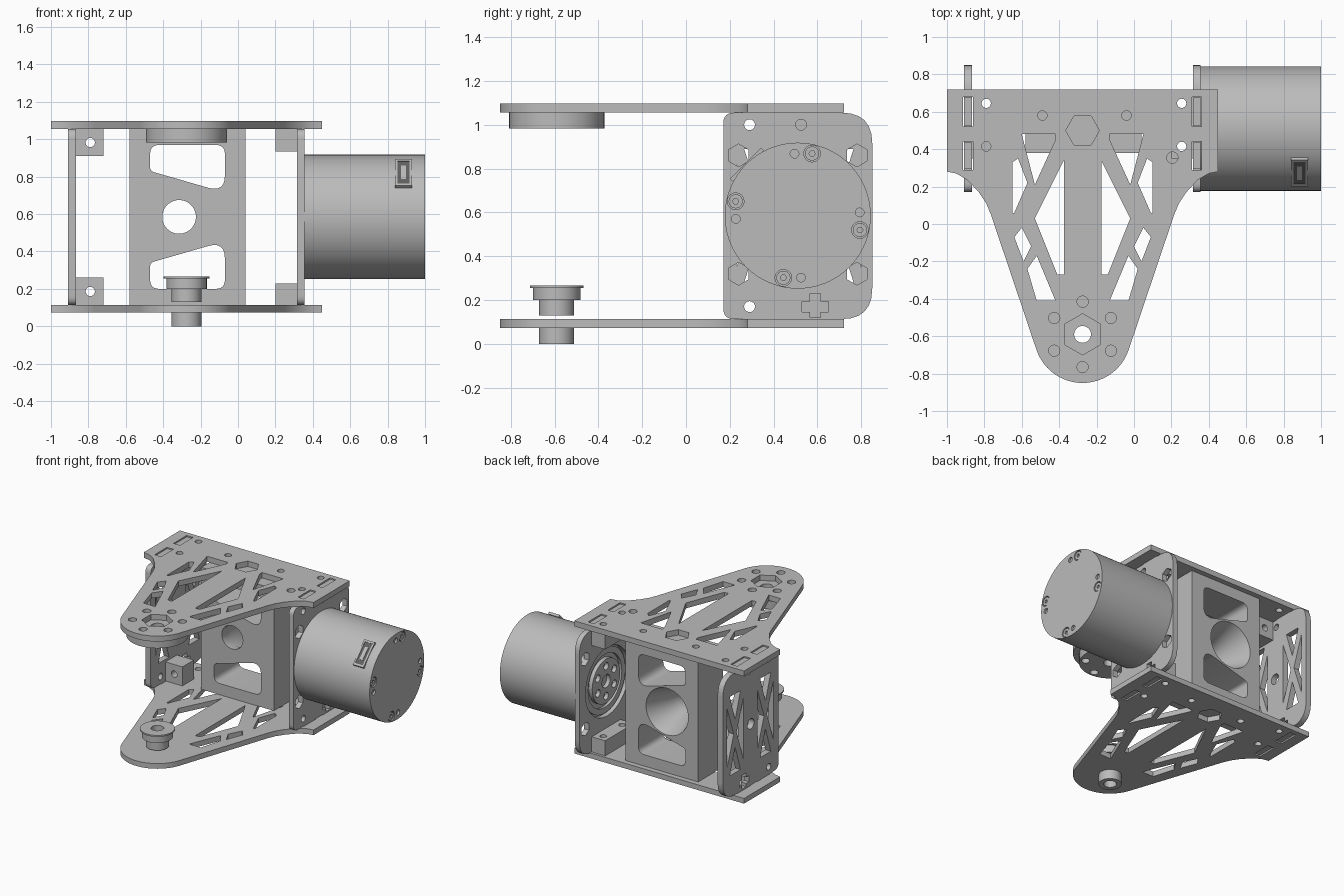
import bpy, bmesh
from math import sin, cos, pi, radians
from mathutils import Matrix, Vector

cube = bpy.data.objects.get("Cube")
if cube:
    bpy.data.objects.remove(cube)


def material(name, v):
    m = bpy.data.materials.new(name)
    m.use_nodes = True
    m.diffuse_color = (v, v, v, 1)
    m.node_tree.nodes["Principled BSDF"].inputs["Base Color"].default_value = (v, v, v, 1)
    return m


GREY = material("machined grey", 0.5)
DARK = material("socket dark grey", 0.12)

# Profile plane of each extrusion axis
AXES = {
    "z": Matrix.Identity(3),
    "x": Matrix(((0, 0, 1), (1, 0, 0), (0, 1, 0))),
    "y": Matrix(((1, 0, 0), (0, 0, -1), (0, 1, 0))),
}


def circle(a, b, r, n=32, turn=0.0):
    return [(a + r * cos(turn + 2 * pi * i / n), b + r * sin(turn + 2 * pi * i / n)) for i in range(n)]


def ring(a, b, radius, r, count, start, n=16):
    return [circle(*p, r, n) for p in circle(a, b, radius, count, radians(start))]


def rect(a0, a1, b0, b1):
    return [(a0, b0), (a1, b0), (a1, b1), (a0, b1)]


def rounded(points, radii, steps=6):
    """Round each polygon corner with its own radius."""
    out = []
    for i, p in enumerate(points):
        p = Vector(p)
        u = (Vector(points[i - 1]) - p).normalized()
        v = (Vector(points[(i + 1) % len(points)]) - p).normalized()
        d = radii[i] / max(0.01, abs(sin(u.angle(v) / 2) / cos(u.angle(v) / 2)))
        for k in range(steps + 1):
            t = k / steps
            out.append(tuple(p + u * d * (1 - t) ** 2 + v * d * t ** 2))
    return out


def finish(obj, mat=GREY):
    obj.data.materials.clear()
    obj.data.materials.append(mat)
    bpy.ops.object.select_all(action="DESELECT")
    obj.select_set(True)
    bpy.context.view_layer.objects.active = obj
    bpy.ops.object.shade_smooth_by_angle(angle=radians(25))


def extrude(name, axis, lo, hi, outline, holes=(), mat=GREY):
    """Solid plate from an outline with holes, between lo and hi on the axis."""
    curve = bpy.data.curves.new(name, "CURVE")
    curve.dimensions = "2D"
    curve.fill_mode = "BOTH"
    curve.extrude = (hi - lo) / 2
    for loop in [outline, *holes]:
        s = curve.splines.new("POLY")
        s.points.add(len(loop) - 1)
        for pt, (a, b) in zip(s.points, loop):
            pt.co = (a, b, 0, 1)
        s.use_cyclic_u = True
    obj = bpy.data.objects.new(name, curve)
    bpy.context.collection.objects.link(obj)
    bpy.ops.object.select_all(action="DESELECT")
    obj.select_set(True)
    bpy.context.view_layer.objects.active = obj
    bpy.ops.object.convert(target="MESH")
    obj = bpy.context.view_layer.objects.active
    rot = AXES[axis]
    bm = bmesh.new()
    bm.from_mesh(obj.data)
    bmesh.ops.remove_doubles(bm, verts=bm.verts, dist=0.0002)
    shift = Vector([(lo + hi) / 2 if c == axis else 0 for c in "xyz"])
    for v in bm.verts:
        v.co = rot @ v.co + shift
    bmesh.ops.recalc_face_normals(bm, faces=bm.faces)
    bm.to_mesh(obj.data)
    bm.free()
    finish(obj, mat)
    return obj


MID = -0.275          # symmetry line of the arm plates
PIVOT = (MID, -0.59)
MOTOR = (0.51, 0.585)  # motor axis in y, z


def mirror(loop):
    return [(2 * MID - x, y) for x, y in reversed(loop)]


# Arm plates: wide rear, concave shoulders, rounded nose
shoulder = [(0.45, 0.72), (0.45, 0.28), (0.40, 0.27), (0.34, 0.235), (0.28, 0.17), (0.24, 0.11), (0.215, 0.05)]
nose = [(MID + 0.26 * cos(radians(t)), PIVOT[1] + 0.26 * sin(radians(t))) for t in range(-19, -91, -6)]
half = shoulder + nose
arm = half + mirror(half)
truss = [
    [(-0.60, 0.48), (-0.42, 0.48), (-0.42, 0.45), (-0.53, 0.21)],
    [(-0.65, 0.06), (-0.65, 0.33), (-0.62, 0.35), (-0.57, 0.22), (-0.64, 0.06)],
    [(-0.375, 0.34), (-0.375, -0.27), (-0.41, -0.27), (-0.53, 0.03)],
    [(-0.64, -0.07), (-0.60, -0.02), (-0.55, -0.12), (-0.59, -0.20)],
    [(-0.57, -0.24), (-0.52, -0.17), (-0.42, -0.41), (-0.52, -0.41)],
]
holes = truss + [mirror(t) for t in truss]
holes += [circle(MID, 0.5, 0.09, 6)]
holes += [circle(x, 0.58, 0.025, 16) for x in (-0.49, -0.04)]
holes += [circle(x, y, 0.025, 16) for x in (-0.79, 0.255) for y in (0.415, 0.645)]
slots = [(0.29, 0.44), (0.52, 0.68)]
sides = {"motor_side": (0.315, 0.355), "open_side": (-0.91, -0.865)}
holes += [rect(x0 - 0.005, x1 + 0.005, *s) for x0, x1 in sides.values() for s in slots]
bolts = ring(*PIVOT, 0.175, 0.03, 6, 90)
extrude("top_arm_plate", "z", 1.055, 1.097, arm,
        holes + bolts + [circle(*PIVOT, 0.11, 6, pi / 6), circle(0.205, 0.355, 0.03)])
extrude("bottom_arm_plate", "z", 0.073, 0.113, arm, holes + [circle(*PIVOT, 0.06)])

# Side plates with tabs that fill the slots
outline = rounded(rect(0.17, 0.85, 0.113, 1.055), [0.05, 0.14, 0.14, 0.05])
cross = [(0.59 + a * 0.06, 0.17 + b * 0.06) for a, b in
         [(-.4, -1), (.4, -1), (.4, -.4), (1, -.4), (1, .4), (.4, .4), (.4, 1), (-.4, 1), (-.4, .4),
          (-1, .4), (-1, -.4), (-.4, -.4)]]
screws = [circle(y, z, 0.025, 16) for y, z in [(0.29, 1.0), (0.525, 1.0), (0.29, 0.17)]]
hexes = [circle(y, z, 0.052, 6, pi / 6) for y in (0.24, 0.78) for z in (0.32, 0.86)]
lattice = []
for y0, y1 in ((0.23, 0.43), (0.60, 0.80)):
    yc, z0, z1, zc, g = (y0 + y1) / 2, 0.28, 0.89, MOTOR[1], 0.035
    lattice += [[(y0 + g, z0), (y1 - g, z0), (yc, zc - 3 * g)], [(y0 + g, z1), (yc, zc + 3 * g), (y1 - g, z1)],
                [(y0, z0 + 2 * g), (yc - g / 2, zc), (y0, z1 - 2 * g)],
                [(y1, z0 + 2 * g), (y1, z1 - 2 * g), (yc + g / 2, zc)]]
cuts = {"motor_side": hexes + [circle(*MOTOR, 0.265, 48)],
        "open_side": lattice + [circle(*MOTOR, 0.04)]}
for name, (x0, x1) in sides.items():
    extrude(name + "_plate", "x", x0, x1, outline, cuts[name] + screws + [cross])
    for y0, y1 in slots:
        for z0, z1 in ((0.08, 0.12), (1.05, 1.09)):
            extrude(name + "_tab", "z", z0, z1, rect(x0, x1, y0 + 0.005, y1 - 0.005))

# Corner blocks joining side plates and arm plates
for z0, z1 in ((0.113, 0.26), (0.91, 1.055)):
    extrude("open_side_corner_block", "y", 0.35, 0.49, rect(-0.865, -0.72, z0, z1),
            [circle(-0.79, (z0 + z1) / 2, 0.025, 16)])
for z0, z1 in ((0.113, 0.23), (0.935, 1.055)):
    extrude("motor_side_corner_block", "z", z0, z1, rect(0.2, 0.315, 0.35, 0.70),
            [circle(0.255, y, 0.025, 16) for y in (0.415, 0.645)])

# Central spacer block with two windows and a funnel
FUNNEL = (-0.315, 0.585)
window = [(-0.47, 0.97), (-0.47, 0.83), (-0.07, 0.715), (-0.07, 0.97)]
upper = rounded(window, [0.05, 0.03, 0.07, 0.05])
lower = [(x, 2 * FUNNEL[1] - z) for x, z in upper]
extrude("spacer_block", "y", 0.38, 0.68, rect(-0.58, 0.04, 0.113, 1.055),
        [upper, lower, circle(*FUNNEL, 0.18, 48)])
mesh = bpy.data.meshes.new("spacer_funnel")
bm = bmesh.new()
section = [bm.verts.new((FUNNEL[0] + r, y, FUNNEL[1])) for r, y in
           [(0.18, 0.38), (0.09, 0.38), (0.09, 0.43), (0.18, 0.68)]]
edges = [bm.edges.new((section[i], section[i + 1])) for i in range(3)]
bmesh.ops.spin(bm, geom=section + edges, cent=(FUNNEL[0], 0, FUNNEL[1]), axis=(0, 1, 0), angle=2 * pi, steps=48)
bmesh.ops.remove_doubles(bm, verts=bm.verts, dist=0.0002)
bmesh.ops.recalc_face_normals(bm, faces=bm.faces)
bm.to_mesh(mesh)
bm.free()
funnel = bpy.data.objects.new("spacer_funnel", mesh)
bpy.context.collection.objects.link(funnel)
finish(funnel)

# Pivot hardware at the nose
extrude("pivot_flange", "z", 0.983, 1.055, circle(*PIVOT, 0.217, 48), bolts + [circle(*PIVOT, 0.045)])
for name, z0, z1, r in (("spool_rim", 0.255, 0.266, 0.122), ("spool_body", 0.20, 0.255, 0.108),
                        ("spool_neck", 0.13, 0.20, 0.08), ("pivot_stub", 0.0, 0.113, 0.08)):
    extrude(name, "z", z0, z1, circle(*PIVOT, r, 48), [circle(*PIVOT, 0.045)])

# Motor body, end cap with recessed screws, and rear hub
extrude("motor_body", "x", 0.355, 0.985, circle(*MOTOR, 0.333, 96))
extrude("motor_end_cap", "x", 0.985, 1.0, circle(*MOTOR, 0.333, 96),
        ring(*MOTOR, 0.291, 0.038, 4, 77, 24) + ring(*MOTOR, 0.283, 0.02, 4, 93))
for y, z in circle(*MOTOR, 0.291, 4, radians(77)):
    extrude("cap_screw", "x", 0.985, 0.996, circle(y, z, 0.032, 24), [circle(y, z, 0.014, 6)])
extrude("motor_hub", "x", 0.325, 0.355, circle(*MOTOR, 0.17, 48),
        ring(*MOTOR, 0.115, 0.028, 6, 30) + [circle(*MOTOR, 0.05)])
extrude("motor_rear_rim", "x", 0.335, 0.355, circle(*MOTOR, 0.25, 48),
        [circle(*MOTOR, 0.205, 48)])

# Cable socket on the upper front of the motor
tilt = Matrix.Translation((0.885, *MOTOR)) @ Matrix.Rotation(radians(45), 4, "X")
frame = extrude("socket_frame", "z", 0.32, 0.338, rect(-0.045, 0.045, -0.10, 0.10),
                [rect(-0.032, 0.032, -0.085, 0.085)])
pad = extrude("socket_recess", "z", 0.328, 0.335, rect(-0.032, 0.032, -0.085, 0.085), mat=DARK)
plug = extrude("socket_pins", "z", 0.33, 0.338, rect(-0.014, 0.014, -0.05, 0.05))
for part in (frame, pad, plug):
    part.data.transform(tilt)
